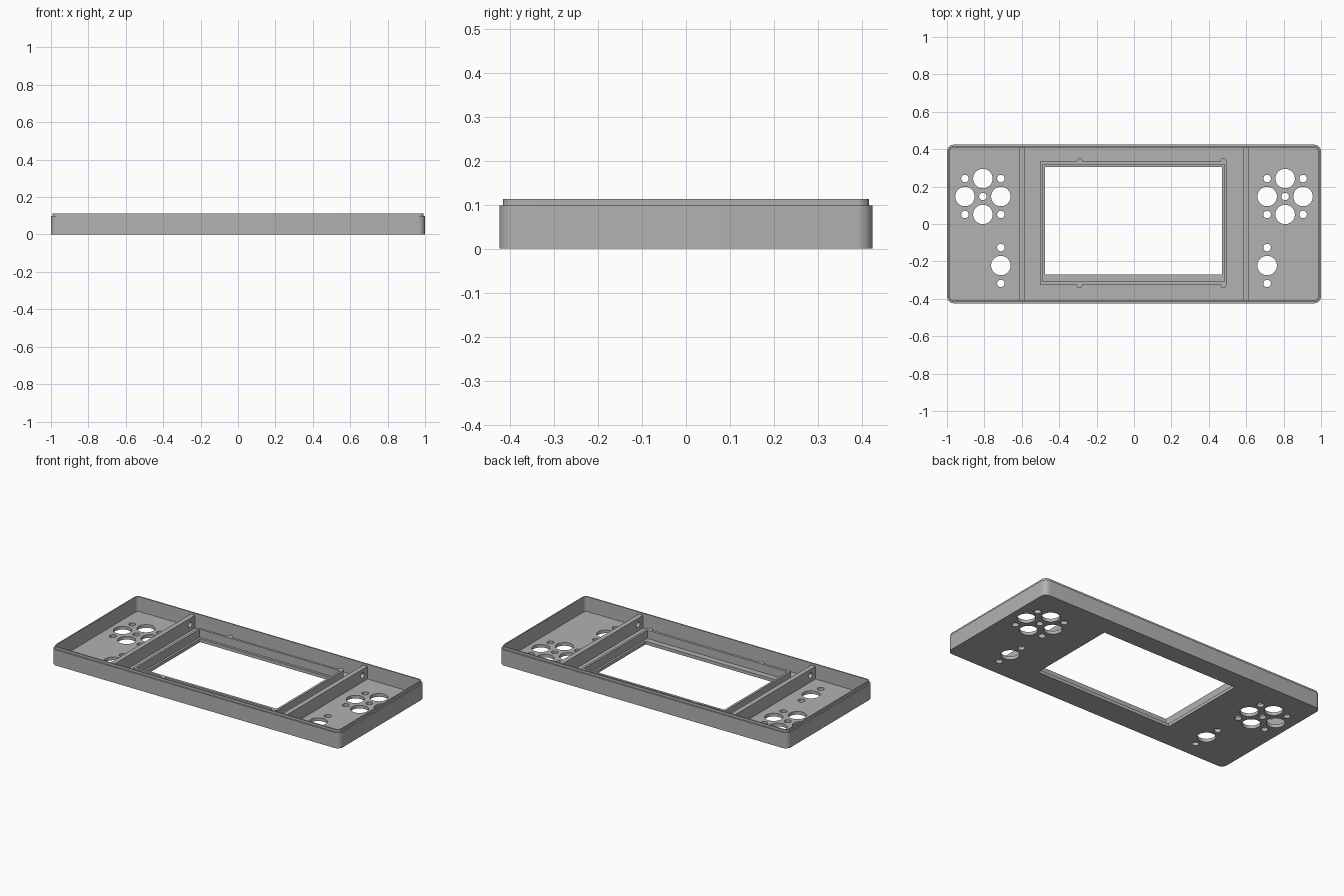
import bpy, bmesh
from math import cos, sin, pi, radians

cube = bpy.data.objects.get("Cube")
if cube:
    bpy.data.objects.remove(cube, do_unlink=True)

GREY = 0.445
FLOOR, SHOULDER, TOP = 0.02, 0.098, 0.113

grey = bpy.data.materials.new("plain grey plastic")
grey.use_nodes = True
grey.diffuse_color = (GREY, GREY, GREY, 1)
grey.node_tree.nodes["Principled BSDF"].inputs["Base Color"].default_value = (GREY, GREY, GREY, 1)


def rect(x0, x1, y0, y1, r=0, steps=8):
    """Outline of a rectangle, with rounded corners when r > 0."""
    if not r:
        return [(x0, y0), (x1, y0), (x1, y1), (x0, y1)]
    pts = []
    centres = [(x1 - r, y1 - r), (x0 + r, y1 - r), (x0 + r, y0 + r), (x1 - r, y0 + r)]
    for q, (cx, cy) in enumerate(centres):
        for i in range(steps + 1):
            a = pi / 2 * (q + i / steps)
            pts.append((cx + r * cos(a), cy + r * sin(a)))
    return pts


def circle(x, y, r, n=40):
    return [(x + r * cos(2 * pi * i / n), y + r * sin(2 * pi * i / n)) for i in range(n)]


def loft(bm, stack, ring=False, axis="z"):
    """Join outlines of equal length; cap the ends, or close into a ring."""
    def place(p, h):
        return (p[0], p[1], h) if axis == "z" else (h, p[0], p[1])
    loops = [[bm.verts.new(place(p, h)) for p in pts] for pts, h in stack]
    n = len(loops[0])
    pairs = list(zip(loops, loops[1:])) + ([(loops[-1], loops[0])] if ring else [])
    for a, b in pairs:
        for i in range(n):
            j = (i + 1) % n
            bm.faces.new((a[i], a[j], b[j], b[i]))
    if not ring:
        bm.faces.new(loops[0][::-1])
        bm.faces.new(loops[-1])


def prism(bm, pts, lo, hi, axis="z"):
    loft(bm, [(pts, lo), (pts, hi)], axis=axis)


def finish(name, bm, cutter=None):
    bmesh.ops.recalc_face_normals(bm, faces=bm.faces)
    mesh = bpy.data.meshes.new(name)
    bm.to_mesh(mesh)
    bm.free()
    ob = bpy.data.objects.new(name, mesh)
    bpy.context.collection.objects.link(ob)
    mesh.materials.append(grey)
    bpy.ops.object.select_all(action="DESELECT")
    bpy.context.view_layer.objects.active = ob
    ob.select_set(True)
    if cutter:
        mod = ob.modifiers.new("openings", "BOOLEAN")
        mod.operation, mod.solver, mod.object = "DIFFERENCE", "EXACT", cutter
        bpy.ops.object.modifier_apply(modifier=mod.name)
        bpy.data.objects.remove(cutter, do_unlink=True)
    bpy.ops.object.shade_smooth_by_angle(angle=radians(30))
    return ob


# Cutter: screen window and button holes in the floor
bm = bmesh.new()
prism(bm, rect(-0.476, 0.47, -0.27, 0.304), -0.1, 0.2)
for side in (-1, 1):
    cx, cy, d = side * 0.808, 0.147, 0.096
    for i in (-1, 0, 1):
        for j in (-1, 0, 1):
            big = abs(i) + abs(j) == 1
            prism(bm, circle(cx + i * d, cy + j * d, 0.052 if big else 0.02), -0.1, 0.2)
    for j in (-1, 0, 1):
        prism(bm, circle(side * 0.712, -0.222 + j * d, 0.02 if j else 0.052), -0.1, 0.2)
floor_cutter = finish("floor_cutter", bm)
floor_cutter.hide_render = True

# Tray with stepped lip around the rim
def outline(inset):
    return rect(-1 + inset, 1 - inset, -0.424 + inset, 0.424 - inset, 0.036 - inset)


bm = bmesh.new()
loft(bm, [(outline(0), 0), (outline(0), SHOULDER), (outline(0.008), SHOULDER),
          (outline(0.008), TOP), (outline(0.016), TOP), (outline(0.016), FLOOR)])
finish("tray", bm, floor_cutter)

# Dividing ribs with screw holes near both ends
for side, name in ((-1, "right_rib"), (1, "left_rib")):
    bm = bmesh.new()
    for y in (-0.36, 0.36):
        prism(bm, circle(y, 0.06, 0.017, 24), side * 0.6 - 0.1, side * 0.6 + 0.1, "x")
    rib_cutter = finish("rib_cutter", bm)
    rib_cutter.hide_render = True
    bm = bmesh.new()
    mid = side * 0.598
    prism(bm, rect(mid - 0.015, mid + 0.015, -0.41, 0.41), FLOOR - 0.002, 0.1)
    finish(name, bm, rib_cutter)

# Upright frame around the screen window
FRAME_TOP = 0.072
outer = rect(-0.503, 0.497, -0.323, 0.333)
inner = rect(-0.489, 0.483, -0.307, 0.319)
bm = bmesh.new()
loft(bm, [(outer, FLOOR - 0.002), (outer, FRAME_TOP), (inner, FRAME_TOP), (inner, FLOOR - 0.002)], ring=True)
finish("screen_frame", bm)

# Small posts on the outside of the frame: half rounds
for x, place in ((-0.291, "right"), (0.478, "left")):
    for y, sign, end in ((0.333, 1, "back"), (-0.323, -1, "front")):
        bm = bmesh.new()
        half = [(x + 0.016 * cos(pi * i / 12), y + sign * 0.02 * sin(pi * i / 12)) for i in range(13)]
        prism(bm, half, FLOOR - 0.002, FRAME_TOP)
        finish(f"{end}_{place}_post", bm)
